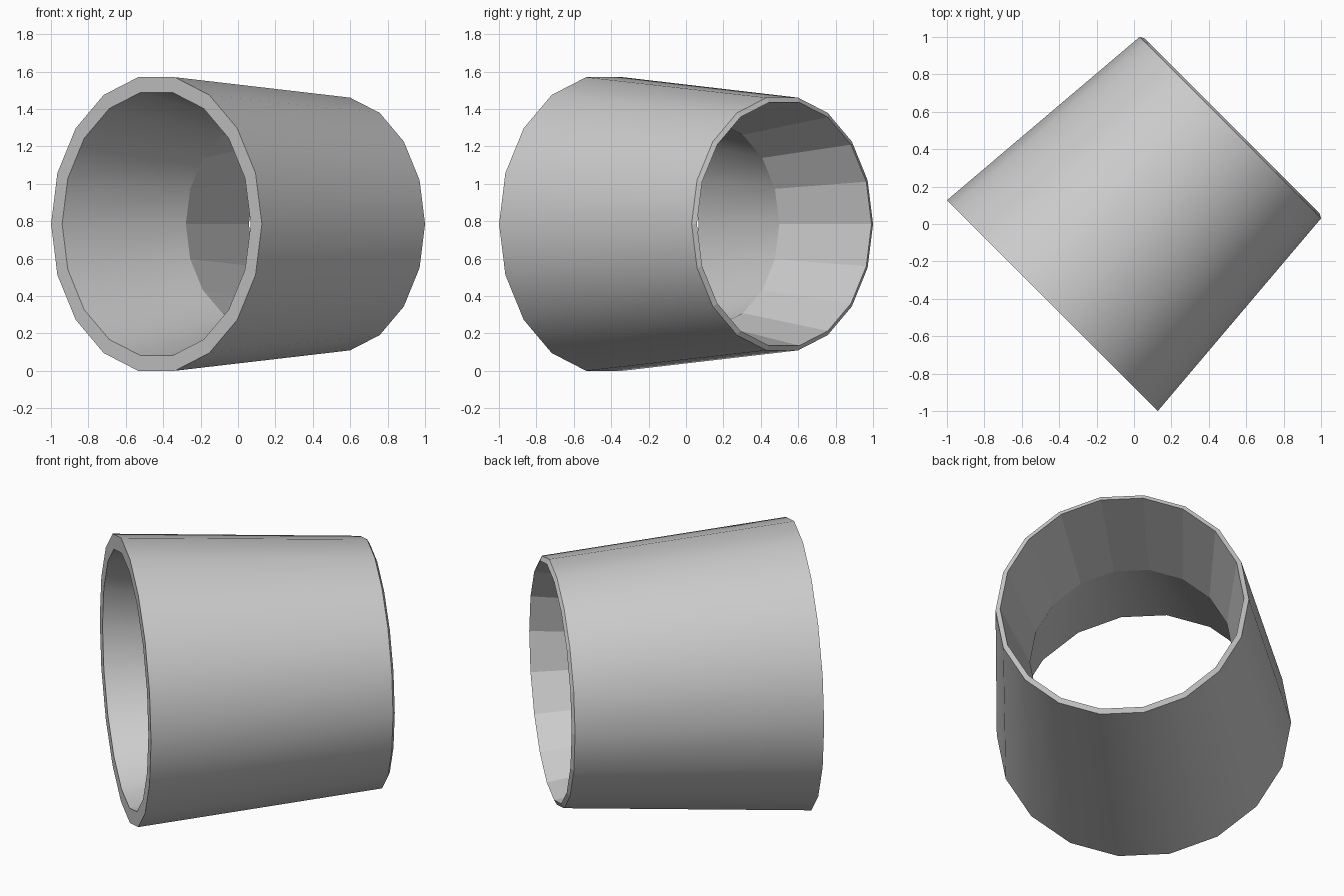
import bpy, bmesh, math
from mathutils import Vector

if "Cube" in bpy.data.objects:
    bpy.data.objects.remove(bpy.data.objects["Cube"])

SIDES = 18
CENTRE_Z = 0.785
side = Vector((1, -1, 0)).normalized()   # horizontal, across the tube
up = Vector((0, 0, 1))

# Closed wall profile: (centre offset along the x = y diagonal, radius)
profile = [
    (-0.436, 0.797),   # wide end, outer
    (0.515, 0.686),    # narrow end, outer
    (0.525, 0.660),    # narrow end, inner lip
    (0.11, 0.55),      # inner neck
    (-0.436, 0.713),   # wide end, inner
]
# Shading of the wall that follows each profile point:
# outer wall, narrow rim, faceted flare, funnel, wide rim
smooth = [True, False, False, True, False]

bm = bmesh.new()
rings = []
for d, r in profile:
    ring = []
    for i in range(SIDES):
        a = 2 * math.pi * i / SIDES
        p = Vector((d, d, CENTRE_Z)) + r * (math.cos(a) * side + math.sin(a) * up)
        ring.append(bm.verts.new(p))
    rings.append(ring)

for k, ring in enumerate(rings):
    nxt = rings[(k + 1) % len(rings)]
    for i in range(SIDES):
        j = (i + 1) % SIDES
        face = bm.faces.new((ring[i], ring[j], nxt[j], nxt[i]))
        face.smooth = smooth[k]
    # keep every ring edge crisp
    for i in range(SIDES):
        bm.edges.get((ring[i], ring[(i + 1) % SIDES])).smooth = False

bmesh.ops.recalc_face_normals(bm, faces=bm.faces[:])
mesh = bpy.data.meshes.new("tapered_tube")
bm.to_mesh(mesh)
bm.free()
tube = bpy.data.objects.new("tapered_tube", mesh)
bpy.context.collection.objects.link(tube)
